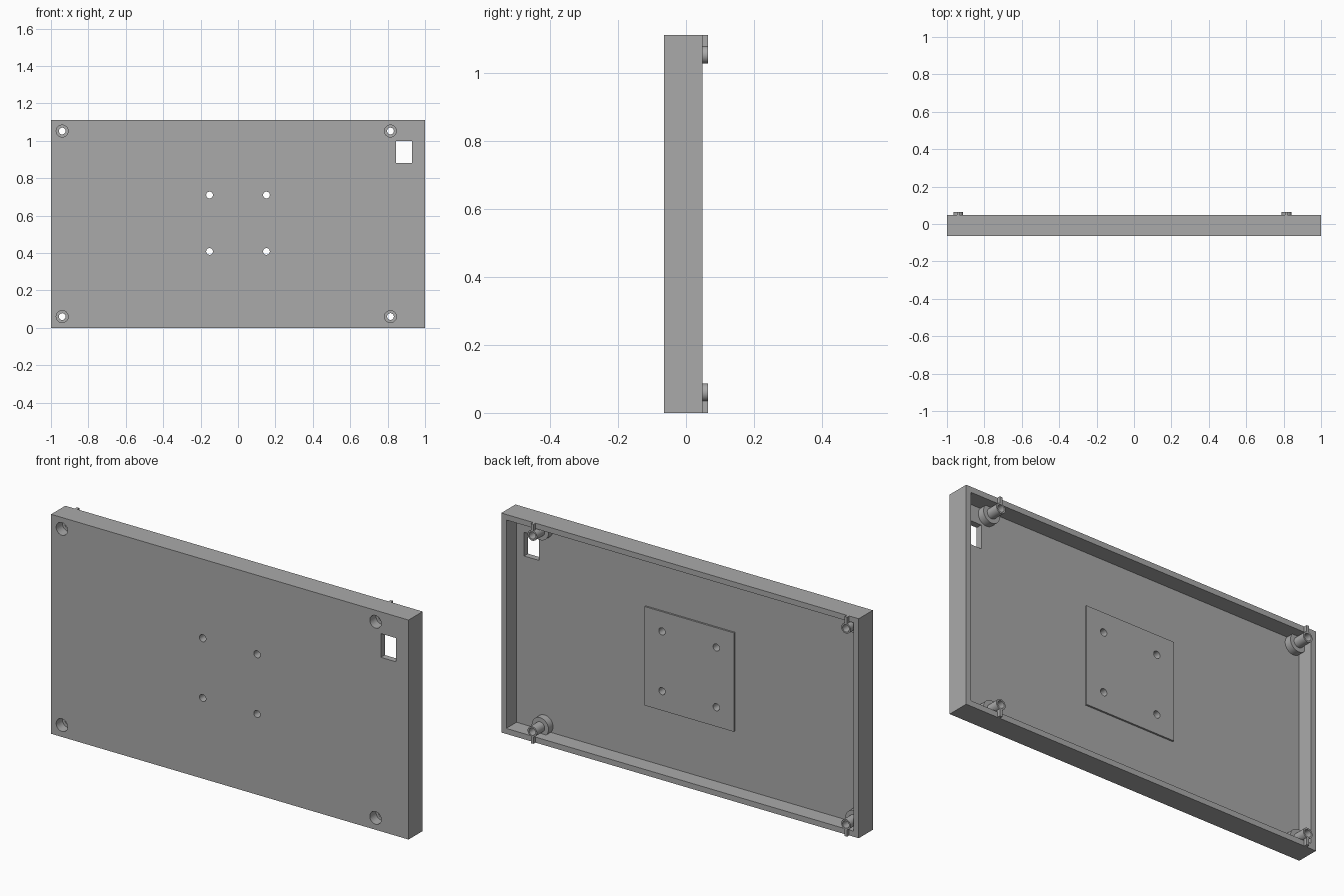
import bpy, bmesh, math
from mathutils import Matrix, Vector

cube = bpy.data.objects.get("Cube")
if cube:
    bpy.data.objects.remove(cube, do_unlink=True)

grey = bpy.data.materials.new("plain grey")
grey.use_nodes = True
grey.diffuse_color = (0.4, 0.4, 0.4, 1)
grey.node_tree.nodes["Principled BSDF"].inputs["Base Color"].default_value = (0.4, 0.4, 0.4, 1)

# Main dimensions
HEIGHT = 1.11
FRONT, FLOOR, RIM, TIP = -0.065, -0.034, 0.048, 0.065
WALL = 0.028


def add_box(bm, x0, x1, y0, y1, z0, z1):
    mat = Matrix.Translation(((x0 + x1) / 2, (y0 + y1) / 2, (z0 + z1) / 2))
    bmesh.ops.create_cube(bm, size=1, matrix=mat @ Matrix.Diagonal((x1 - x0, y1 - y0, z1 - z0, 1)))


def add_pin(bm, x, z, r):
    """Cylinder along y that passes through the floor of the tray."""
    mat = Matrix.Translation((x, -0.05, z)) @ Matrix.Rotation(math.pi / 2, 4, "X")
    bmesh.ops.create_cone(bm, cap_ends=True, segments=32, radius1=r, radius2=r, depth=0.08, matrix=mat)


def finish(bm, name, smooth=False):
    bmesh.ops.recalc_face_normals(bm, faces=bm.faces[:])
    mesh = bpy.data.meshes.new(name)
    bm.to_mesh(mesh)
    bm.free()
    mesh.materials.append(grey)
    ob = bpy.data.objects.new(name, mesh)
    bpy.context.collection.objects.link(ob)
    if smooth:
        bpy.ops.object.select_all(action="DESELECT")
        ob.select_set(True)
        bpy.context.view_layer.objects.active = ob
        bpy.ops.object.shade_smooth_by_angle(angle=math.radians(30))
    return ob


def cut(ob, cutter):
    mod = ob.modifiers.new("cut", "BOOLEAN")
    mod.operation = "DIFFERENCE"
    mod.solver = "EXACT"
    mod.object = cutter
    cutter.hide_render = True
    cutter.hide_viewport = True
    cutter.display_type = "WIRE"


corners = [(x, z) for x in (-0.94, 0.815) for z in (0.06, 1.052)]
mounts = [(x, z) for x in (-0.152, 0.152) for z in (0.408, 0.71)]

# Shallow tray, open at the back
bm = bmesh.new()
add_box(bm, -1, 1, FRONT, RIM, 0, HEIGHT)
tray = finish(bm, "tray")
bm = bmesh.new()
add_box(bm, -1 + WALL, 1 - WALL, FLOOR, 0.1, WALL, HEIGHT - WALL)
cavity = finish(bm, "cavity_cutter")

# Raised square pad around the mounting holes
bm = bmesh.new()
add_box(bm, -0.25, 0.25, FLOOR - 0.005, FLOOR + 0.009, 0.31, 0.81)
pad = finish(bm, "mounting_pad")

# Cutters for the window, screw recesses and mounting holes
bm = bmesh.new()
add_box(bm, 0.845, 0.93, -0.1, 0, 0.88, 1.0)
for x, z in corners:
    add_pin(bm, x, z, 0.032)
for x, z in mounts:
    add_pin(bm, x, z, 0.018)
holes = finish(bm, "hole_cutter")
cut(tray, cavity)
cut(tray, holes)
cut(pad, holes)

# Hollow stepped screw posts: closed (radius, y) profile spun about y
profile = [(0.032, FLOOR), (0.032, -0.015), (0.018, -0.015), (0.018, TIP),
           (0.026, TIP), (0.026, 0.002), (0.047, 0.002), (0.047, FLOOR)]
for i, (x, z) in enumerate(corners):
    bm = bmesh.new()
    verts = [bm.verts.new((x + r, y, z)) for r, y in profile]
    edges = [bm.edges.new((verts[k - 1], verts[k])) for k in range(len(verts))]
    bmesh.ops.spin(bm, geom=verts + edges, cent=Vector((x, 0, z)), axis=(0, 1, 0),
                   angle=math.tau, steps=32, use_merge=True)
    bmesh.ops.remove_doubles(bm, verts=bm.verts[:], dist=0.0001)
    finish(bm, f"screw_post_{i + 1}", smooth=True)

    # Thin rib from the post over the rim to the outer edge
    bm = bmesh.new()
    z0, z1 = (0, z - 0.022) if z < 0.5 else (z + 0.022, HEIGHT)
    add_box(bm, x - 0.007, x + 0.007, RIM - 0.001, TIP, z0, z1)
    finish(bm, f"post_rib_{i + 1}")
